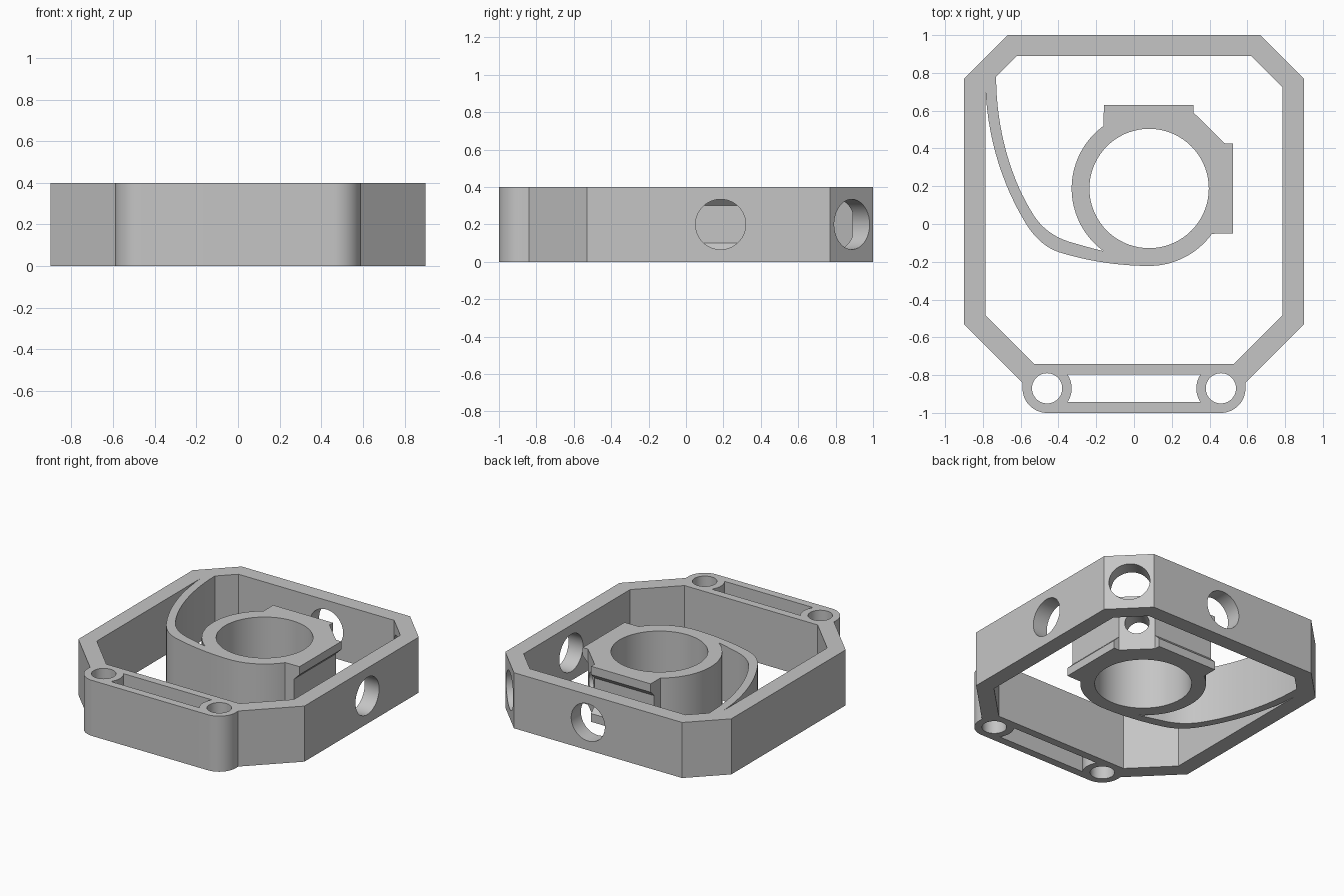
import bpy, bmesh
from math import sin, cos, radians
from mathutils import Matrix, Vector
from mathutils.geometry import interpolate_bezier, tessellate_polygon

if "Cube" in bpy.data.objects:
    bpy.data.objects.remove(bpy.data.objects["Cube"], do_unlink=True)

HEIGHT = 0.4
HUB = (0.08, 0.188)
SCREW = (0.46, -0.87)

grey = bpy.data.materials.new("plain grey")
grey.use_nodes = True
grey.diffuse_color = (0.56, 0.56, 0.56, 1)
grey.node_tree.nodes["Principled BSDF"].inputs["Base Color"].default_value = (0.56, 0.56, 0.56, 1)


def arc(centre, r, start, end, steps=24):
    angles = [radians(start + (end - start) * i / steps) for i in range(steps + 1)]
    return [(centre[0] + r * cos(a), centre[1] + r * sin(a)) for a in angles]


def circle(r, centre=(0, 0)):
    return arc(centre, r, 0, 360, 72)[:-1]


def mirror(points):
    return [(-x, y) for x, y in reversed(points)]


def smooth_path(*points):
    """Chained bezier segments: knot, handle, handle, knot, ..."""
    path = []
    for i in range(0, len(points) - 1, 3):
        knots = [Vector(p) for p in points[i:i + 4]]
        path += [(p[0], p[1]) for p in interpolate_bezier(*knots, 17)][:-1]
    return path + [points[-1]]


def signed_area(points):
    return sum(a[0] * b[1] - b[0] * a[1] for a, b in zip(points, points[1:] + points[:1]))


def prism(name, loops, low, high, matrix=Matrix()):
    """Closed solid from an outer loop followed by any hole loops."""
    loops = [p if (signed_area(p) > 0) == (i == 0) else p[::-1] for i, p in enumerate(loops)]
    flat = [p for loop in loops for p in loop]
    n = len(flat)
    faces = []
    for tri in tessellate_polygon([[Vector((x, y, 0)) for x, y in loop] for loop in loops]):
        tri = list(tri)
        if signed_area([flat[i] for i in tri]) < 0:
            tri.reverse()
        faces += [[i + n for i in tri], tri[::-1]]
    first = 0
    for loop in loops:
        for i in range(len(loop)):
            a, b = first + i, first + (i + 1) % len(loop)
            faces.append([a, b, b + n, a + n])
        first += len(loop)
    mesh = bpy.data.meshes.new(name)
    mesh.from_pydata([(x, y, z) for z in (low, high) for x, y in flat], [], faces)
    mesh.transform(matrix)
    mesh.update()
    mesh.materials.append(grey)
    obj = bpy.data.objects.new(name, mesh)
    bpy.context.collection.objects.link(obj)
    return obj


def volume(mesh):
    bm = bmesh.new()
    bm.from_mesh(mesh)
    result = bm.calc_volume(signed=True)
    bm.free()
    return result


def cut(body, cutter):
    """Subtract the cutter, keeping the first result that removes a sensible amount."""
    cutter.hide_render = True
    before = volume(body.data)
    for solver in ("EXACT", "MANIFOLD"):
        mod = body.modifiers.new("cut", "BOOLEAN")
        mod.operation = "DIFFERENCE"
        mod.solver = solver
        mod.object = cutter
        bpy.context.view_layer.update()
        graph = bpy.context.evaluated_depsgraph_get()
        result = bpy.data.meshes.new_from_object(body.evaluated_get(graph))
        body.modifiers.remove(mod)
        if 0.7 * before < volume(result) < before:
            body.data = result
            break
    bpy.data.objects.remove(cutter, do_unlink=True)


def drill(body, name, x, y, heading, r, half):
    turn = Matrix.Rotation(radians(heading), 4, "Z") @ Matrix.Rotation(radians(90), 4, "Y")
    place = Matrix.Translation((x, y, HEIGHT / 2)) @ turn
    cut(body, prism(name, [circle(r)], -half, half, place))


# Outer outline: chamfered frame with a rounded mounting bar at the front
right_side = [(0.67, 1), (0.9, 0.77), (0.9, -0.53), (0.59, -0.84)] + arc(SCREW, 0.13, 0, -90)
outline = right_side + mirror(right_side)

# One open space runs round the frame, the spring arm and the hub
frame_inside = [(-0.62, 0.89), (0.62, 0.89), (0.785, 0.725), (0.785, -0.485),
                (0.53, -0.74), (-0.53, -0.74), (-0.785, -0.485)]
arm_outside = smooth_path((-0.785, 0.695), (-0.77, 0.43), (-0.69, 0.2), (-0.58, 0.015),
                          (-0.53, -0.07), (-0.47, -0.125), (-0.395, -0.15),
                          (-0.25, -0.195), (-0.08, -0.222), (0.08, -0.222))
arm_inside = smooth_path((-0.73, 0.78), (-0.73, 0.5), (-0.65, 0.23), (-0.53, 0.045),
                         (-0.485, -0.025), (-0.42, -0.07), (-0.34, -0.095),
                         (-0.28, -0.112), (-0.22, -0.13), (-0.16, -0.144))
hub_pads = [(0.525, -0.05), (0.525, 0.425), (0.483, 0.425),
            (0.315, 0.59), (0.315, 0.63), (-0.16, 0.63)]
open_space = (frame_inside + arm_outside + arc(HUB, 0.41, 270, 324.2)[1:] + hub_pads
              + arc(HUB, 0.41, 125.9, 234.1, 40)[:-1] + arm_inside[::-1])

# Hub bore, mounting holes and the slot between them
slot_end = arc(SCREW, 0.13, 145.8, 214.2)
holes = [open_space, circle(0.316, HUB), slot_end + mirror(slot_end)]
holes += [circle(0.08, (side * SCREW[0], SCREW[1])) for side in (-1, 1)]
body = prism("housing_frame_with_sprung_hub", [outline] + holes, 0, HEIGHT)

# Bevelled grooves along the two hub pads
upright = Matrix.Rotation(radians(90), 4, "X")


def groove(depth):
    return [(depth, 0.1), (depth, 0.3), (depth + 0.07, 0.37), (depth + 0.07, 0.03)]


cut(body, prism("side_groove", [groove(0.483)], -0.45, 0.1, upright))
cut(body, prism("back_groove", [groove(0.59)], -0.25, 0.35,
                Matrix.Rotation(radians(90), 4, "Z") @ upright))

# Access holes in the frame and the angled screw hole in the hub
drill(body, "side_access_hole", 0.84, 0.185, 0, 0.134, 0.15)
drill(body, "back_access_hole", HUB[0], 0.945, 90, 0.134, 0.15)
drill(body, "corner_access_hole", 0.743, 0.847, 45, 0.134, 0.15)
drill(body, "hub_screw_hole", 0.4, 0.507, 45, 0.08, 0.25)

# Smooth curves, sharp corners
bpy.ops.object.select_all(action="DESELECT")
body.select_set(True)
bpy.context.view_layer.objects.active = body
bpy.ops.object.shade_smooth_by_angle(angle=radians(25))
